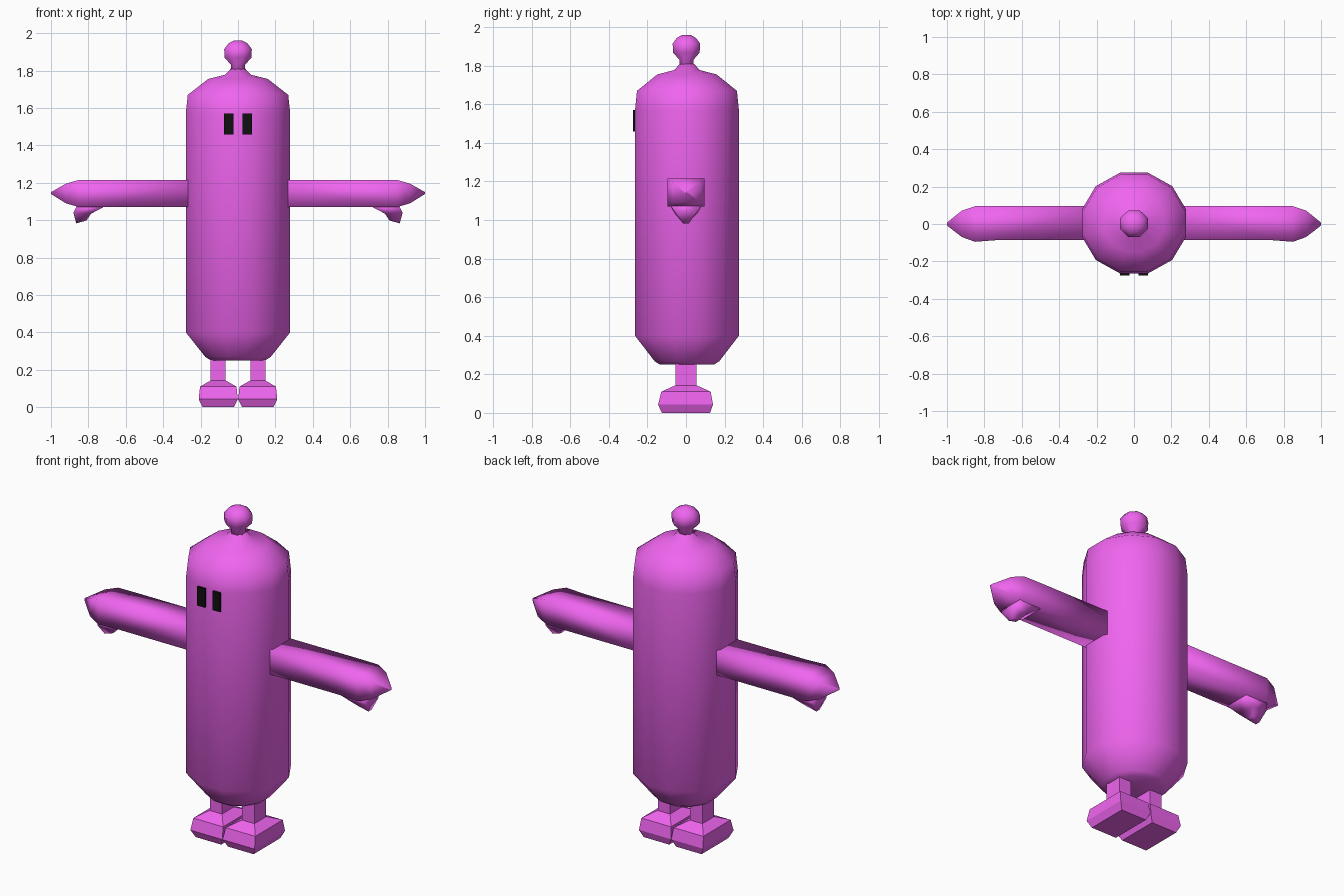
import bpy, bmesh
from math import cos, sin, pi

if "Cube" in bpy.data.objects:
    bpy.data.objects.remove(bpy.data.objects["Cube"])

def material(name, rgb):
    m = bpy.data.materials.new(name)
    m.diffuse_color = (*rgb, 1)
    m.use_nodes = True
    m.node_tree.nodes["Principled BSDF"].inputs["Base Color"].default_value = m.diffuse_color
    return m

PINK = material("pink", (0.87, 0.13, 0.87))
BLACK = material("black", (0.005, 0.005, 0.005))

def loft(name, rings, mat=PINK, smooth=False, mirror=False):
    """Skin a list of equal-length point rings and cap both ends."""
    bm = bmesh.new()
    vs = [[bm.verts.new(p) for p in r] for r in rings]
    n = len(vs[0])
    for a, b in zip(vs, vs[1:]):
        for i in range(n):
            j = (i + 1) % n
            bm.faces.new((a[i], a[j], b[j], b[i]))
    bm.faces.new(vs[0][::-1])
    bm.faces.new(vs[-1])
    bmesh.ops.recalc_face_normals(bm, faces=bm.faces)
    me = bpy.data.meshes.new(name)
    bm.to_mesh(me)
    bm.free()
    for p in me.polygons:
        p.use_smooth = smooth
    me.materials.append(mat)
    ob = bpy.data.objects.new(name, me)
    bpy.context.collection.objects.link(ob)
    if mirror:
        ob.modifiers.new("Mirror", 'MIRROR').use_mirror_merge = False
    return ob

def circle(r, z, n, cy=0.005):
    return [(r * cos(2 * pi * (i + .5) / n), cy + r * 0.965 * sin(2 * pi * (i + .5) / n), z)
            for i in range(n)]

def rect_z(x0, x1, y0, y1, z):
    return [(x0, y0, z), (x1, y0, z), (x1, y1, z), (x0, y1, z)]

def rect_x(x, y0, y1, z0, z1):
    return [(x, y0, z0), (x, y1, z0), (x, y1, z1), (x, y0, z1)]

# Capsule body, twelve sided
body = [(0.15, 0.25), (0.18, 0.268), (0.289, 0.40), (0.289, 1.57), (0.278, 1.67),
        (0.165, 1.755), (0.07, 1.778), (0.04, 1.81)]
loft("body", [circle(r, z, 12) for r, z in body], smooth=True)

# Knob and its stalk on top of the head
knob = [(0.043, 1.78), (0.04, 1.83), (0.077, 1.868), (0.08, 1.915), (0.055, 1.945), (0.025, 1.96)]
loft("head_knob", [circle(r, z, 8, 0.002) for r, z in knob], smooth=True)

# Arms with pointed mitten ends
arm = [(0.22, -0.085, 0.097, 1.07, 1.215), (0.72, -0.085, 0.097, 1.07, 1.215),
       (0.85, -0.095, 0.095, 1.07, 1.215), (0.92, -0.07, 0.072, 1.09, 1.195),
       (1.0, -0.008, 0.008, 1.14, 1.15)]
loft("arms", [rect_x(*a) for a in arm], smooth=True, mirror=True)

# Thumbs below the hands
thumb = [[(0.70, -0.085, 1.08), (0.86, -0.085, 1.08), (0.86, 0.085, 1.08), (0.70, 0.085, 1.08)],
         [(0.785, -0.06, 1.035), (0.88, -0.055, 1.04), (0.88, 0.055, 1.04), (0.785, 0.06, 1.035)],
         [(0.81, -0.02, 0.998), (0.865, -0.015, 0.983), (0.865, 0.015, 0.983), (0.81, 0.02, 0.998)]]
loft("thumbs", thumb, smooth=True, mirror=True)

# Legs and bevelled block feet
loft("legs", [rect_z(0.066, 0.146, -0.055, 0.055, z) for z in (0.13, 0.30)], mirror=True)
foot = [(0.022, 0.19, -0.125, 0.125, 0.0), (0.001, 0.21, -0.145, 0.14, 0.043),
        (0.008, 0.203, -0.128, 0.128, 0.11), (0.064, 0.148, -0.057, 0.057, 0.142)]
loft("feet", [rect_z(*f) for f in foot], mirror=True)

# Eyes
loft("eyes", [rect_z(0.025, 0.075, -0.275, -0.245, z) for z in (1.458, 1.57)], BLACK, mirror=True)
